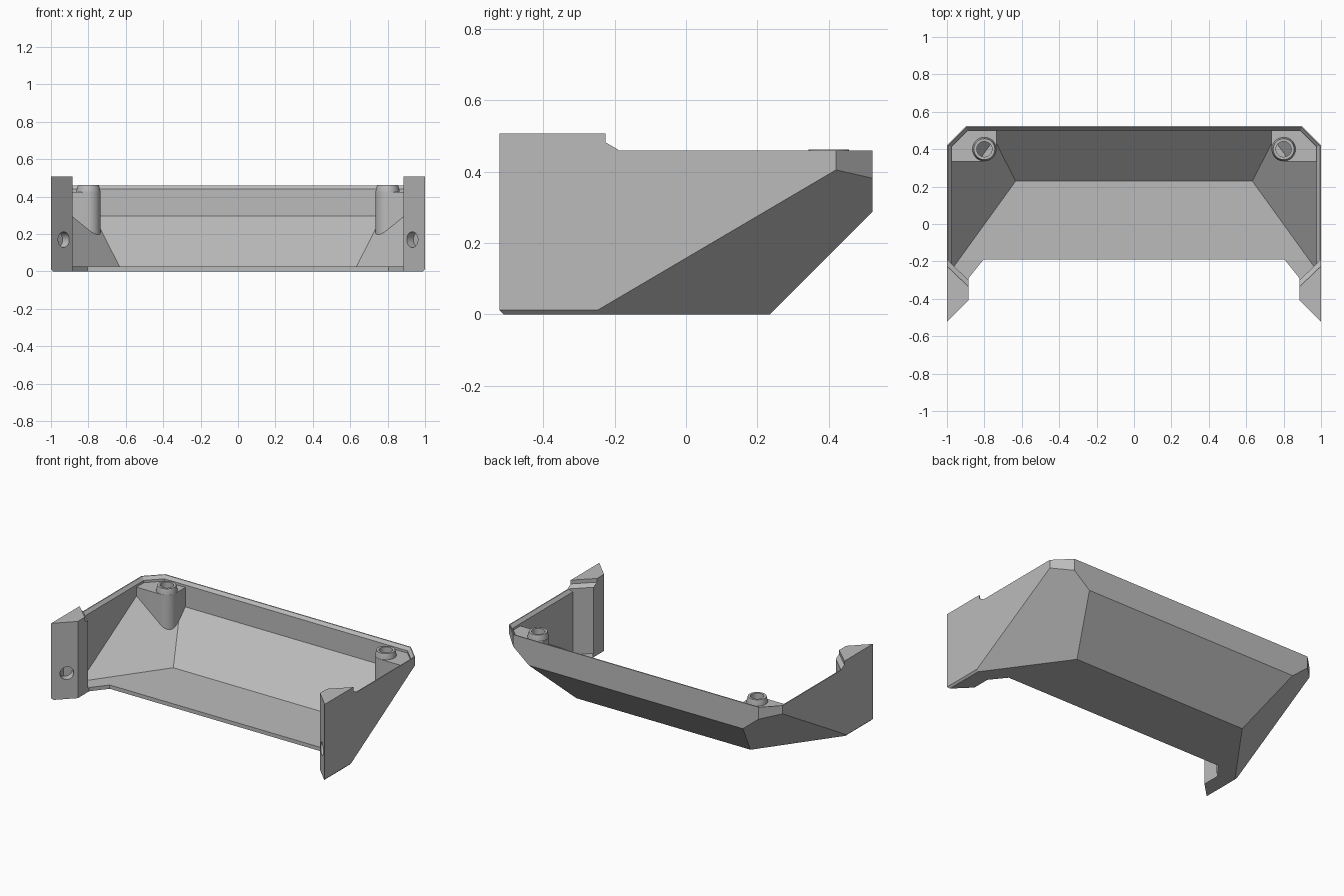
import bpy, bmesh, math
from mathutils import Vector, Matrix

if "Cube" in bpy.data.objects:
    bpy.data.objects.remove(bpy.data.objects["Cube"], do_unlink=True)

grey = bpy.data.materials.new("light_grey_plastic")
grey.use_nodes = True
grey.diffuse_color = (0.5, 0.5, 0.5, 1)
grey.node_tree.nodes["Principled BSDF"].inputs["Base Color"].default_value = (0.5, 0.5, 0.5, 1)

BACK = 0.523
# Sloped faces of the shell as (point, outward normal)
SLOPES = [((0, 0.235, 0), (0, 1, -1))]
for s in (1, -1):
    SLOPES += [((s, -0.26, 0.005), (s * 0.18, 0.13, -0.221)),
               ((s, 0.42, 0), (s, 1, 0))]


def loft(name, rings):
    """Solid from (z, outline) rings stacked upwards."""
    bm = bmesh.new()
    layers = [[bm.verts.new((x, y, z)) for x, y in pts] for z, pts in rings]
    bm.faces.new(layers[0])
    bm.faces.new(layers[-1])
    for low, high in zip(layers, layers[1:]):
        for i in range(len(low)):
            j = (i + 1) % len(low)
            bm.faces.new((low[i], low[j], high[j], high[i]))
    return finish(name, bm)


def finish(name, bm):
    bmesh.ops.recalc_face_normals(bm, faces=bm.faces)
    mesh = bpy.data.meshes.new(name)
    bm.to_mesh(mesh)
    bm.free()
    mesh.materials.append(grey)
    obj = bpy.data.objects.new(name, mesh)
    bpy.context.collection.objects.link(obj)
    return obj


def trim(obj, planes, inset=0.0):
    """Slice off and cap everything beyond each plane."""
    bm = bmesh.new()
    bm.from_mesh(obj.data)
    for point, normal in planes:
        n = Vector(normal).normalized()
        cut = bmesh.ops.bisect_plane(bm, geom=bm.verts[:] + bm.edges[:] + bm.faces[:],
                                     plane_co=Vector(point) - n * inset, plane_no=n,
                                     clear_outer=True)
        edges = [e for e in cut["geom_cut"] if isinstance(e, bmesh.types.BMEdge)]
        if edges:
            bmesh.ops.holes_fill(bm, edges=[e for e in bm.edges if e.is_boundary])
    bmesh.ops.recalc_face_normals(bm, faces=bm.faces)
    bm.to_mesh(obj.data)
    bm.free()


def combine(obj, other, operation):
    mod = obj.modifiers.new("combine", "BOOLEAN")
    mod.operation, mod.object, mod.solver = operation, other, "EXACT"
    bpy.context.view_layer.update()
    result = bpy.data.meshes.new_from_object(
        obj.evaluated_get(bpy.context.evaluated_depsgraph_get()))
    obj.modifiers.clear()
    obj.data = result
    bpy.data.objects.remove(other, do_unlink=True)


def both(half):
    """Outline completed by its mirror image across x = 0."""
    return half + [(-x, y) for x, y in reversed(half)]


def circle(x, y, r, n=32):
    return [(x + r * math.cos(math.tau * i / n), y + r * math.sin(math.tau * i / n))
            for i in range(n)]


# Shell: faceted tray with its front open
block = both([(1, -BACK), (1, BACK)])
shell = loft("shell", [(0, block), (0.46, block)])
edge_bevels = [((s, 0, 0.012), (s, 0, -1)) for s in (1, -1)]
trim(shell, SLOPES + edge_bevels)

hollow = both([(0.976, -1), (0.976, 0.5)])
cavity = loft("cavity", [(0.025, hollow), (1, hollow)])
trim(cavity, SLOPES, 0.022)
combine(shell, cavity, "DIFFERENCE")

# Sloping inner edge along the rim
rim = loft("rim_cut", [(0.438, both([(0.974, -1), (0.974, 0.412), (0.888, 0.498)])),
                       (0.464, both([(0.997, -1), (0.997, 0.42), (0.899, 0.519)]))])
combine(shell, rim, "DIFFERENCE")

front = both([(1.1, -BACK - 0.1), (0.885, -0.408), (0.885, -0.29), (0.805, -0.19)])
combine(shell, loft("front_cut", [(-1, front), (1, front)]), "DIFFERENCE")

for side, s in (("left", 1), ("right", -1)):
    # Front pillar with a stepped top
    def plan(inner_y, outer_y):
        return [(s, -BACK), (s * 0.885, -0.408), (s * 0.885, inner_y), (s, outer_y)]

    wide, narrow = plan(-0.30, -0.19), plan(-0.335, -0.225)
    pillar = loft(side + "_pillar", [(0, wide), (0.462, wide), (0.482, narrow), (0.507, narrow)])
    trim(pillar, SLOPES + edge_bevels)

    # Blind screw hole square to the slanted pillar face
    bore = loft("bore", [(-0.05, circle(0, 0, 0.042)), (0.05, circle(0, 0, 0.042))])
    turn = Vector((s, 1, 0)).to_track_quat("Z", "Y").to_matrix().to_4x4()
    bore.data.transform(Matrix.Translation((s * 0.932, -0.455, 0.17)) @ turn)
    combine(pillar, bore, "DIFFERENCE")

    # Solid corner rounded around the screw boss
    arc = [(0.8 - 0.065 * math.sin(a), 0.4 - 0.065 * math.cos(a))
           for a in (math.pi / 2 * i / 10 for i in range(11))]
    outline = [(s * x, y) for x, y in [(0.988, 0.335)] + arc + [(0.735, 0.51), (0.988, 0.51)]]
    corner = loft(side + "_corner_mount", [(0.01, outline), (0.425, outline)])
    trim(corner, SLOPES, 0.012)

    # Flared boss with a blind hole
    boss = loft("boss", [(0.40, circle(s * 0.8, 0.4, 0.064)), (0.43, circle(s * 0.8, 0.4, 0.064)),
                         (0.462, circle(s * 0.8, 0.4, 0.056))])
    combine(corner, boss, "UNION")
    hole = circle(s * 0.8, 0.4, 0.041)
    combine(corner, loft("hole", [(0.25, hole), (0.6, hole)]), "DIFFERENCE")

    # Smooth only the rounded surfaces
    for obj in (pillar, corner):
        bpy.ops.object.select_all(action="DESELECT")
        obj.select_set(True)
        bpy.context.view_layer.objects.active = obj
        bpy.ops.object.shade_smooth_by_angle(angle=math.radians(25))
